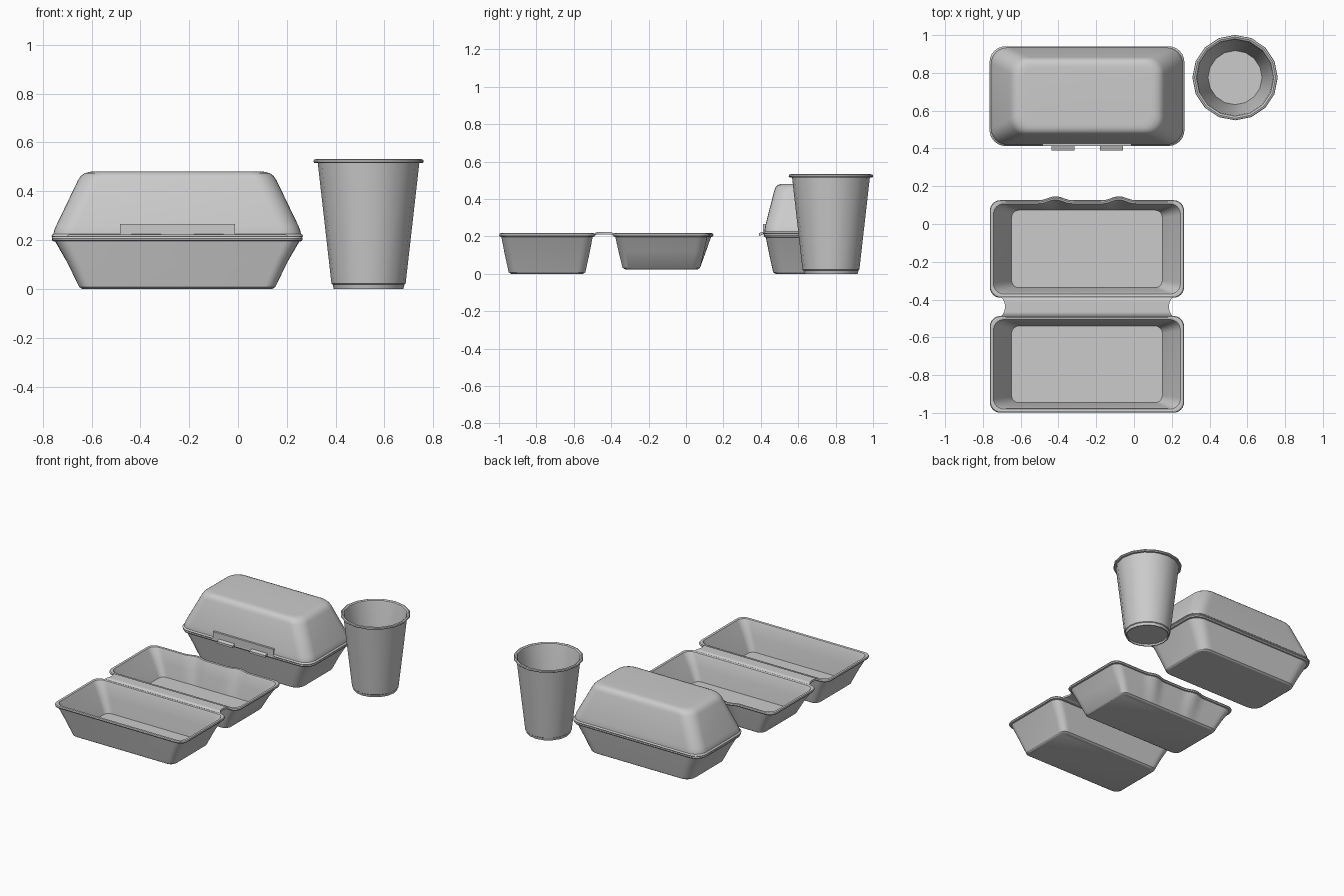
import bpy, bmesh, math

if "Cube" in bpy.data.objects:
    bpy.data.objects.remove(bpy.data.objects["Cube"])

CX = -0.249  # shared x centre of both food boxes


def finish(name, bm, angle=30):
    bmesh.ops.recalc_face_normals(bm, faces=bm.faces[:])
    me = bpy.data.meshes.new(name)
    bm.to_mesh(me)
    bm.free()
    ob = bpy.data.objects.new(name, me)
    bpy.context.collection.objects.link(ob)
    bpy.ops.object.select_all(action='DESELECT')
    ob.select_set(True)
    bpy.context.view_layer.objects.active = ob
    bpy.ops.object.shade_smooth_by_angle(angle=math.radians(angle))
    return ob


def skin(name, rings, angle=30):
    """Bridge equal-length point rings and cap both ends."""
    bm = bmesh.new()
    loops = [[bm.verts.new(p) for p in ring] for ring in rings]
    n = len(loops[0])
    for a, b in zip(loops, loops[1:]):
        for i in range(n):
            j = (i + 1) % n
            bm.faces.new((a[i], a[j], b[j], b[i]))
    bm.faces.new(loops[0])
    bm.faces.new(loops[-1])
    return finish(name, bm, angle)


def round_rect(cy, hx, hy, r, z, bump=0.0, seg=6, back=40):
    """Rounded rectangle; the back edge can swell at the two latch positions."""
    pts = []
    for k, (sx, sy) in enumerate(((1, 1), (-1, 1), (-1, -1), (1, -1))):
        for i in range(seg + 1):
            a = math.pi / 2 * (k + i / seg)
            pts.append((CX + sx * (hx - r) + r * math.cos(a),
                        cy + sy * (hy - r) + r * math.sin(a), z))
        if k == 0:
            w = hx - r
            for i in range(1, back):
                x = CX + w - 2 * w * i / back
                y = cy + hy
                for c in (-0.415, -0.08):
                    d = abs(x - c) / 0.085
                    if d < 1:
                        y += bump * math.cos(d * math.pi / 2) ** 2
                pts.append((x, y, z))
    return pts


def tray(name, cy, hy, base, top, r, bump=0.0):
    """Tapered open tray with a thin wall and a beaded rim."""
    b = hy - 0.053
    prof = [  # half x, half y, corner radius, z, bump share
        (0.390, b - 0.010, r * 0.7, base, 0),
        (0.402, b + 0.002, r * 0.8, base + 0.008, 0),
        (0.450, b + 0.024, r * 0.9, (base + top) / 2, 0.5),
        (0.500, hy - 0.012, r, top - 0.020, 1),
        (0.511, hy - 0.003, r, top - 0.018, 1),
        (0.514, hy, r, top - 0.010, 1),
        (0.511, hy - 0.003, r, top - 0.002, 1),
        (0.505, hy - 0.009, r, top, 1),
        (0.495, hy - 0.019, r, top - 0.003, 1),
        (0.490, hy - 0.024, r, top - 0.014, 1),
        (0.441, b + 0.014, r * 0.85, (base + top) / 2 + 0.005, 0.5),
        (0.399, b, r * 0.7, base + 0.012, 0.1),
    ]
    return skin(name, [round_rect(cy, hx, y, rr, z, bump * s)
                       for hx, y, rr, z, s in prof])


def box(name, x0, x1, y0, y1, z0, z1, drop=0.0):
    """Plain block; the front edge may be lowered."""
    return skin(name, [[(x0, y, z - (drop if y == y0 else 0))
                        if x == 0 else (x1, y, z - (drop if y == y0 else 0))
                        for x, y in ((0, y0), (1, y0), (1, y1), (0, y1))]
                       for z in (z0, z1)])


# Open box: two trays joined by a hinge
tray("open_box_front_tray", -0.743, 0.256, 0.0, 0.217, 0.055)
tray("open_box_rear_tray", -0.132, 0.258, 0.024, 0.217, 0.055, bump=0.021)

rings = []
N = 14
for i in range(N + 1):
    t = i / N
    y = -0.496 + 0.116 * t
    s = math.sin(math.pi * t)
    w = 0.47 - 0.036 * math.sqrt(s) if s > 1e-6 else 0.47
    z = 0.211 + 0.012 * min(1, 2 * s)
    rings.append([(CX - w, y, z), (CX + w, y, z),
                  (CX + w, y, z - 0.013), (CX - w, y, z - 0.013)])
skin("open_box_hinge", rings)

# Closed box: base tray
CY = 0.677
tray("closed_box_base", CY, 0.262, 0.0, 0.214, 0.085)

# Closed box: domed lid, inner skin first, then flange and outer skin
lid = [
    (0.380, 0.182, 0.07, 0.465),
    (0.488, 0.240, 0.08, 0.245),
    (0.490, 0.240, 0.08, 0.212),
    (0.513, 0.261, 0.085, 0.212),
    (0.516, 0.264, 0.085, 0.217),
    (0.513, 0.261, 0.085, 0.222),
    (0.507, 0.257, 0.085, 0.226),
    (0.505, 0.256, 0.085, 0.238),
    (0.497, 0.253, 0.085, 0.258),
    (0.407, 0.205, 0.085, 0.445),
    (0.396, 0.198, 0.085, 0.462),
    (0.380, 0.187, 0.080, 0.474),
    (0.358, 0.169, 0.070, 0.480),
    (0.335, 0.150, 0.060, 0.481),
]
skin("closed_box_lid", [round_rect(CY, *p) for p in lid], 40)

# Latch panel and the two tabs poking through it
box("latch_panel", -0.484, -0.012, 0.412, 0.45, 0.212, 0.266)
for i, c in enumerate((-0.376, -0.12)):
    box("latch_tab_%d" % (i + 1), c - 0.061, c + 0.061, 0.390, 0.425,
        0.214, 0.229, drop=0.012)

# Cup: sixteen-sided revolved shell with rolled rim and recessed foot
profile = [
    (0.134, 0.012), (0.136, 0.0), (0.143, 0.0), (0.147, 0.018), (0.152, 0.022),
    (0.208, 0.515), (0.221, 0.515), (0.226, 0.521), (0.224, 0.529),
    (0.215, 0.532), (0.205, 0.527), (0.201, 0.512), (0.143, 0.024),
]
skin("cup", [[(0.535 + r * math.cos(math.tau * i / 16),
               0.775 + r * math.sin(math.tau * i / 16), z) for i in range(16)]
             for r, z in profile])
